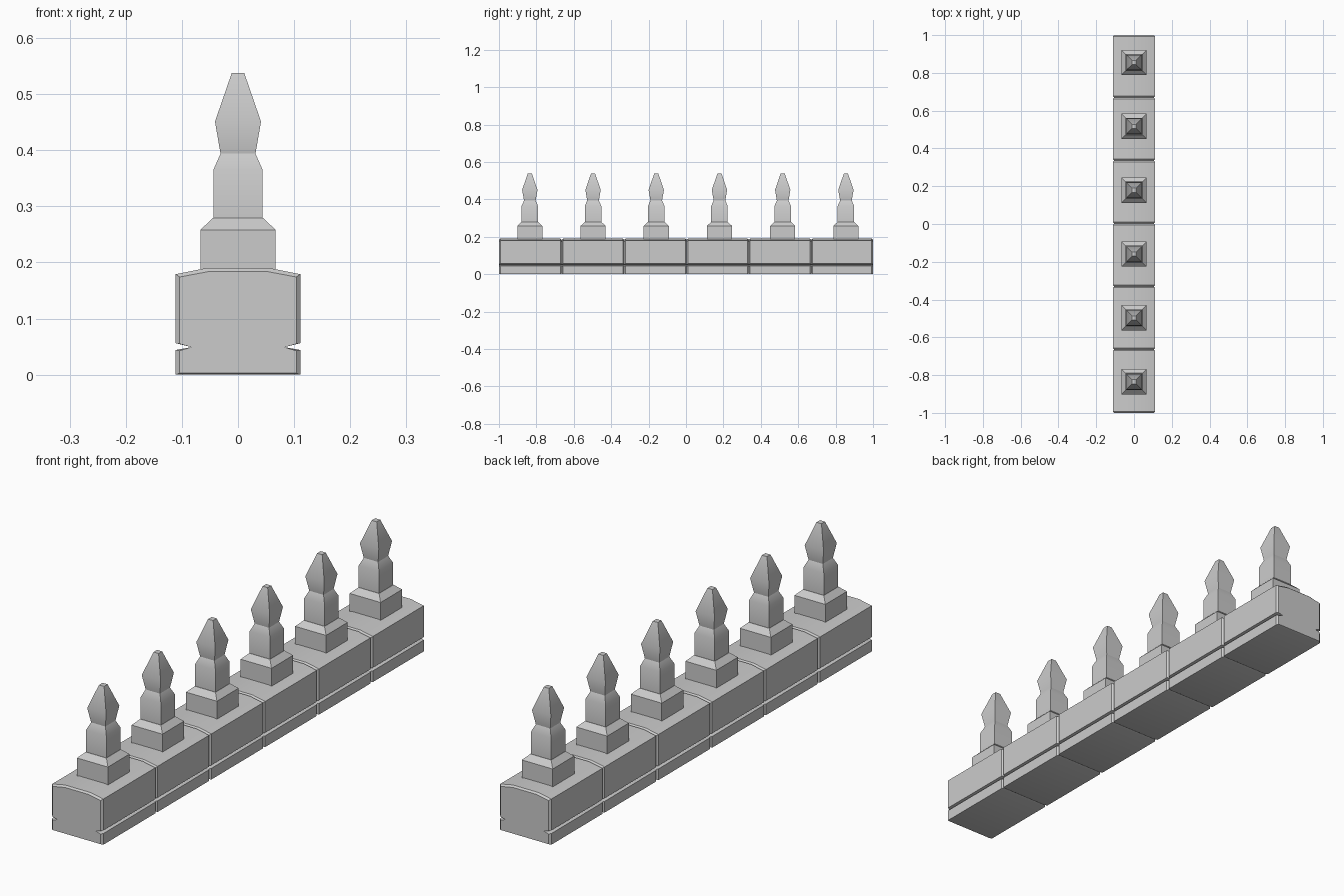
import bpy, bmesh, math

if "Cube" in bpy.data.objects:
    bpy.data.objects.remove(bpy.data.objects["Cube"])


def make_loft(name, rings):
    """Skin a list of equal-length rings and cap both ends."""
    bm = bmesh.new()
    loops = [[bm.verts.new(p) for p in ring] for ring in rings]
    n = len(rings[0])
    for a, b in zip(loops, loops[1:]):
        for i in range(n):
            j = (i + 1) % n
            bm.faces.new((a[i], a[j], b[j], b[i]))
    bm.faces.new(loops[0])
    bm.faces.new(loops[-1])
    bmesh.ops.recalc_face_normals(bm, faces=bm.faces)
    mesh = bpy.data.meshes.new(name)
    bm.to_mesh(mesh)
    bm.free()
    ob = bpy.data.objects.new(name, mesh)
    bpy.context.collection.objects.link(ob)
    bpy.ops.object.select_all(action='DESELECT')
    bpy.context.view_layer.objects.active = ob
    ob.select_set(True)
    bpy.ops.object.shade_smooth_by_angle(angle=math.radians(30))
    return ob


def mirrored(half):
    """Close a right-hand outline by mirroring it across x = 0."""
    return half + [(-x, z) for x, z in reversed(half)]


def square_stack(name, levels, y):
    """Four-sided turned shape from (half width, height) pairs."""
    return make_loft(name, [[(-w, y - w, z), (w, y - w, z), (w, y + w, z), (-w, y + w, z)]
                            for w, z in levels])


# Cross-section of a coping block, and its slightly smaller end face
FULL = mirrored([(0.111, 0), (0.111, 0.044), (0.083, 0.049), (0.111, 0.056),
                 (0.111, 0.179), (0.056, 0.190)])
END = mirrored([(0.104, 0.003), (0.104, 0.0425), (0.083, 0.049), (0.104, 0.055),
                (0.104, 0.174), (0.051, 0.184)])
BEVEL = 0.007

# Post silhouettes
PLINTH = [(0.067, 0.18), (0.067, 0.258), (0.045, 0.279)]
SHAFT = [(0.044, 0.278), (0.044, 0.365), (0.031, 0.394)]
FINIAL = [(0.031, 0.393), (0.041, 0.451), (0.011, 0.538)]

joints = [-1.0] + [-0.664 + 0.3335 * i for i in range(5)] + [1.0]
for k in range(6):
    # Coping block with chamfered ends
    y0, y1 = joints[k], joints[k + 1]
    sections = [(END, y0), (FULL, y0 + BEVEL), (FULL, y1 - BEVEL), (END, y1)]
    make_loft(f"wall_block_{k + 1}", [[(x, y, z) for x, z in prof] for prof, y in sections])
    # Spiked post standing on the block
    yc = -0.835 + 0.338 * k
    square_stack(f"post_plinth_{k + 1}", PLINTH, yc)
    square_stack(f"post_shaft_{k + 1}", SHAFT, yc)
    square_stack(f"post_finial_{k + 1}", FINIAL, yc)
